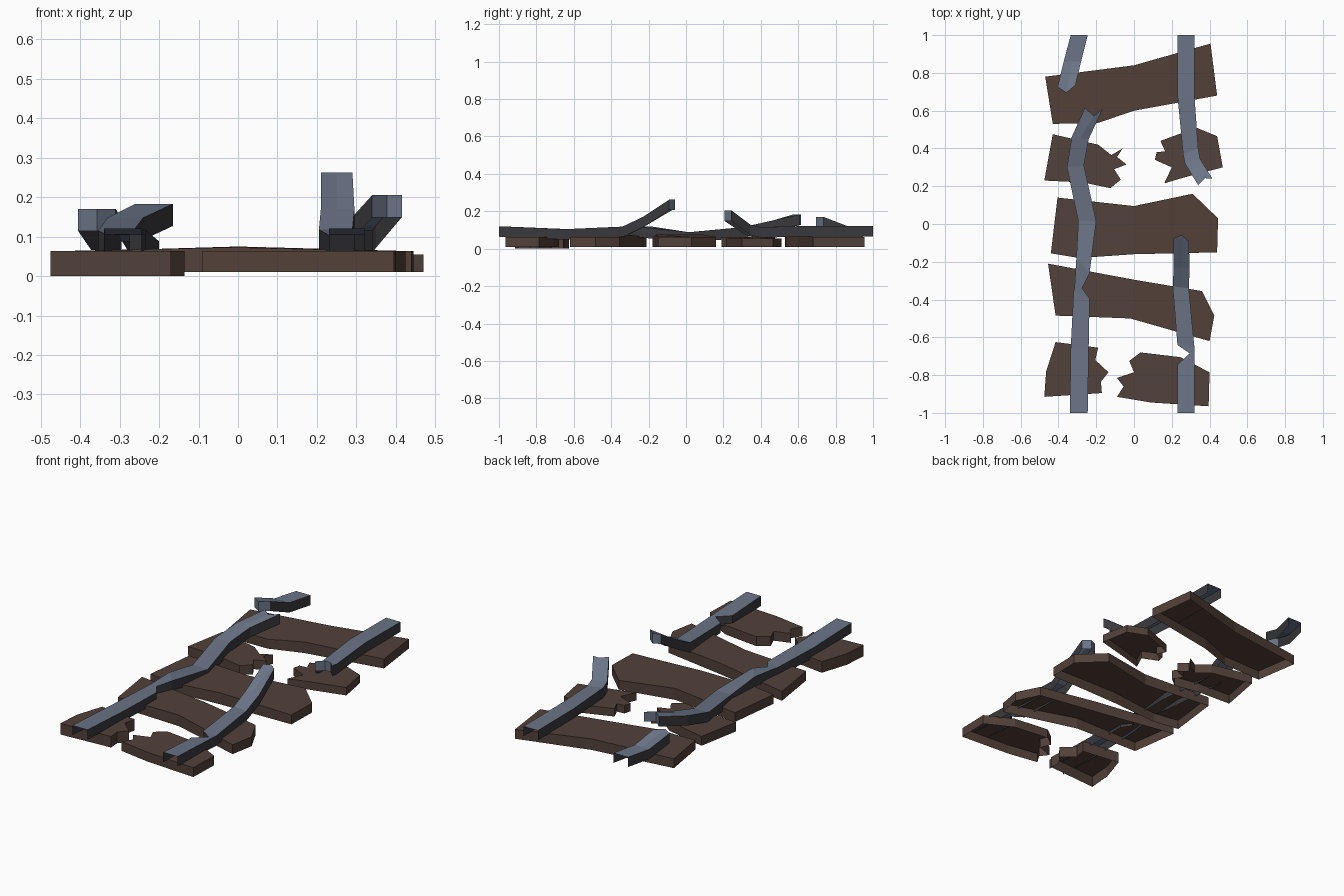
import bpy, bmesh

if "Cube" in bpy.data.objects:
    bpy.data.objects.remove(bpy.data.objects["Cube"])


def material(name, rgb):
    m = bpy.data.materials.new(name)
    m.diffuse_color = (*rgb, 1)
    m.use_nodes = True
    m.node_tree.nodes["Principled BSDF"].inputs["Base Color"].default_value = m.diffuse_color
    return m


WOOD = material("old brown wood", (0.085, 0.052, 0.041))
STEEL = material("blue grey steel", (0.145, 0.175, 0.24))
DARK = material("dark steel side", (0.042, 0.042, 0.048))


def finish(name, bm, mats):
    me = bpy.data.meshes.new(name)
    bm.to_mesh(me)
    bm.free()
    for m in mats:
        me.materials.append(m)
    ob = bpy.data.objects.new(name, me)
    bpy.context.collection.objects.link(ob)
    return ob


def plank(name, outline, hump=0.0, base=0.01, top=0.063):
    """Clockwise outline seen from above; top and sides only, open underneath."""
    bm = bmesh.new()
    pts = outline[::-1]
    hi = [bm.verts.new((x, y, top + (hump if abs(x) < 0.03 else 0))) for x, y in pts]
    lo = [bm.verts.new((x, y, base)) for x, y in pts]
    n = len(pts)
    bm.faces.new(hi)
    for i in range(n):
        j = (i + 1) % n
        bm.faces.new((lo[i], lo[j], hi[j], hi[i]))
    if hump:
        mid = [v for v in hi if abs(v.co.x) < 0.03]
        bmesh.ops.connect_verts(bm, verts=mid)
    finish(name, bm, [WOOD])


def rail(name, stations, notch=0.0, cap_end=True, h=0.056):
    """Stations run towards +y: (left x, left y, right x, right y, top z).
    notch shifts the middle of the broken end along y."""
    bm = bmesh.new()
    if not cap_end:
        broken = 0
    else:
        broken = len(stations) - 1
    rows = []
    for i, (lx, ly, rx, ry, z) in enumerate(stations):
        my = (ly + ry) / 2 + (notch if i == broken else 0)
        pts = [(lx, ly), ((lx + rx) / 2, my), (rx, ry)]
        rows.append(([bm.verts.new((x, y, z)) for x, y in pts],
                     [bm.verts.new((x, y, z - h)) for x, y in pts]))
    for (t0, b0), (t1, b1) in zip(rows, rows[1:]):
        for k in (0, 1):
            bm.faces.new((t0[k], t0[k + 1], t1[k + 1], t1[k]))
        bm.faces.new((b0[0], t0[0], t1[0], b1[0])).material_index = 1
        bm.faces.new((t0[2], b0[2], b1[2], t1[2])).material_index = 1
    # torn end
    t, b = rows[broken]
    for k in (0, 1):
        q = [b[k], b[k + 1], t[k + 1], t[k]]
        bm.faces.new(q[::-1] if cap_end else q)
    # unused middle bottom points
    bmesh.ops.delete(bm, geom=[v for v in bm.verts if not v.link_faces], context='VERTS')
    finish(name, bm, [STEEL, DARK])


# Whole sleepers
plank("back_sleeper", [(-.47, .78), (0, .84), (.405, .955), (.44, .68), (0, .60),
                       (-.19, .535), (-.43, .53)], 0.01)
plank("middle_sleeper", [(-.405, .14), (0, .095), (.31, .16), (.445, .03), (.44, -.15),
                         (0, -.16), (-.29, -.18), (-.44, -.155)], 0.012)
plank("front_sleeper", [(-.455, -.21), (0, -.295), (.36, -.355), (.425, -.485),
                        (.40, -.62), (-.02, -.50), (-.415, -.485)], 0.01)

# Snapped sleepers with jagged inner ends
plank("broken_back_sleeper_left",
      [(-.43, .475), (-.19, .42), (-.12, .365), (-.06, .40), (-.09, .355), (-.04, .315),
       (-.105, .29), (-.07, .235), (-.125, .19), (-.27, .22), (-.475, .23)])
plank("broken_back_sleeper_right",
      [(.14, .44), (.33, .51), (.44, .465), (.47, .30), (.26, .245), (.16, .215),
       (.20, .30), (.11, .34), (.12, .38), (.165, .385)], top=0.055)
plank("broken_front_sleeper_left",
      [(-.415, -.625), (-.19, -.655), (-.205, -.72), (-.135, -.785), (-.175, -.835),
       (-.17, -.895), (-.475, -.915), (-.465, -.78)], base=0.0)
plank("broken_front_sleeper_right",
      [(.035, -.68), (.245, -.705), (.40, -.785), (.395, -.965), (.09, -.945),
       (-.09, -.915), (-.055, -.86), (-.09, -.815), (0, -.785), (-.025, -.725)])

# Bent rails
rail("left_rail_front", [(-.34, -1, -.245, -1, .12), (-.335, -.66, -.24, -.66, .106),
                         (-.32, -.36, -.235, -.395, .104), (-.315, -.335, -.275, -.34, .106),
                         (-.305, -.18, -.235, -.26, .118), (-.295, .015, -.2, .015, .088),
                         (-.355, .30, -.265, .31, .115), (-.33, .46, -.24, .45, .148),
                         (-.26, .615, -.165, .61, .183)], -.04)
rail("right_rail_front", [(.23, -1, .32, -1, .12), (.23, -.745, .32, -.68, .106),
                          (.295, -.685, .32, -.665, .105), (.23, -.64, .32, -.655, .104),
                          (.205, -.33, .29, -.34, .118), (.21, -.23, .295, -.23, .17),
                          (.21, -.075, .29, -.09, .262)], .025)
rail("right_rail_back", [(.34, .205, .415, .24, .205), (.27, .32, .35, .345, .128),
                         (.26, .37, .34, .40, .115), (.23, .68, .32, .68, .122),
                         (.23, 1, .32, 1, .12)], .02, cap_end=False)
rail("left_rail_back", [(-.405, .725, -.31, .735, .17), (-.372, .86, -.28, .86, .122),
                        (-.335, 1, -.245, 1, .12)], -.035, cap_end=False)
